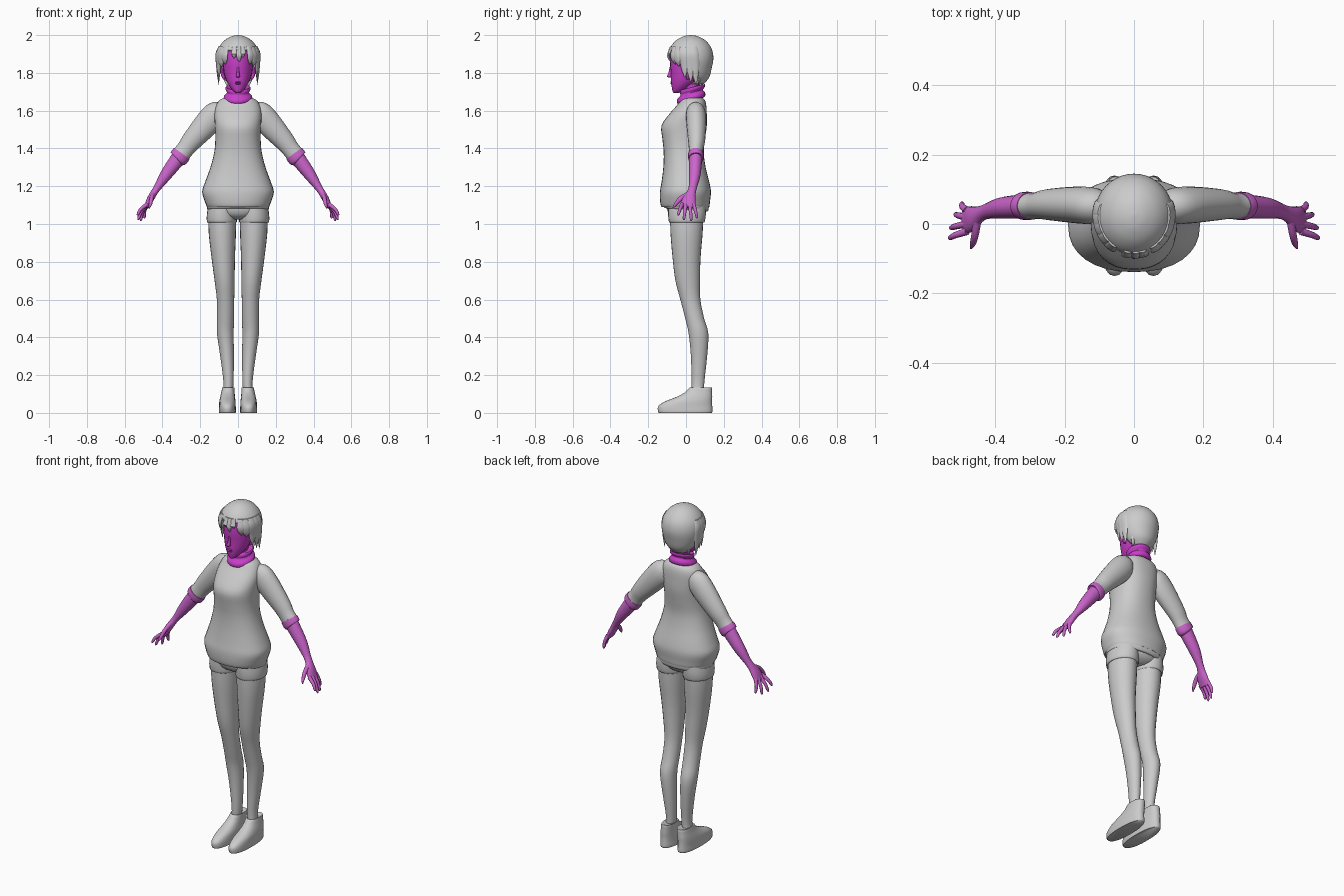
import bpy, bmesh, math
from mathutils import Vector


def material(name, rgb):
    m = bpy.data.materials.new(name)
    m.diffuse_color = (*rgb, 1)
    return m


GREY = material("soft grey", (0.6, 0.6, 0.6))
MAGENTA = material("magenta", (0.6, 0.05, 0.6))
ORCHID = material("orchid", (0.6, 0.13, 0.6))


def spline(rows, n):
    """Smooth path through the rows, n steps per gap."""
    p = [Vector(r) for r in rows]
    out = []
    for i in range(len(p) - 1):
        a, b, c, d = p[max(i - 1, 0)], p[i], p[i + 1], p[min(i + 2, len(p) - 1)]
        for k in range(n):
            t = k / n
            out.append((b * 2 + (c - a) * t + (a * 2 - b * 5 + c * 4 - d) * t * t
                        + (b * 3 - a - c * 3 + d) * t ** 3) * 0.5)
    return out + [p[-1]]


def tube(name, rows, mat, segs=20, flat=True, mirror=False, power=1.0, steps=3,
         keep=None, shear=0.0, thick=0.0):
    """Loft ovals. Each row is x, y, z, radius across, radius along y."""
    rings = spline(rows, steps)
    bm = bmesh.new()
    loops = []
    for i, r in enumerate(rings):
        c = Vector(r[:3])
        u, v = Vector((1, 0, 0)), Vector((0, 1, 0))
        if not flat:
            t = (Vector(rings[min(i + 1, len(rings) - 1)][:3])
                 - Vector(rings[max(i - 1, 0)][:3])).normalized()
            u = v.cross(t).normalized()
            v = t.cross(u)
        loop = []
        for k in range(segs):
            a = math.tau * k / segs
            ca, sa = math.cos(a), math.sin(a)
            co = c + u * (r[3] * math.copysign(abs(ca) ** power, ca)) \
                + v * (r[4] * math.copysign(abs(sa) ** power, sa))
            co.z += shear * co.y
            loop.append(bm.verts.new(co))
        loops.append(loop)
    for a, b in zip(loops, loops[1:]):
        for k in range(segs):
            j = (k + 1) % segs
            bm.faces.new((a[k], a[j], b[j], b[k]))
    bm.faces.new(loops[0])
    bm.faces.new(loops[-1])
    bmesh.ops.recalc_face_normals(bm, faces=bm.faces)
    if keep:
        bmesh.ops.delete(bm, geom=[f for f in bm.faces if not keep(f.calc_center_median())],
                         context='FACES')
    me = bpy.data.meshes.new(name)
    bm.to_mesh(me)
    bm.free()
    ob = bpy.data.objects.new(name, me)
    bpy.context.collection.objects.link(ob)
    me.materials.append(mat)
    if thick:
        ob.modifiers.new("thickness", 'SOLIDIFY').thickness = thick
    if mirror:
        ob.modifiers.new("mirror", 'MIRROR')
    bpy.ops.object.select_all(action='DESELECT')
    ob.select_set(True)
    bpy.context.view_layer.objects.active = ob
    bpy.ops.object.shade_smooth_by_angle(angle=math.radians(50))
    return ob


# Knitted top with a puffed hem
tube("sweater", [(0, 0, 1.105, .15, .11), (0, -.003, 1.09, .163, .126),
                 (0, -.005, 1.12, .176, .132), (0, -.003, 1.17, .19, .135),
                 (0, -.003, 1.22, .175, .127), (0, -.008, 1.3, .146, .112),
                 (0, -.012, 1.38, .126, .106), (0, -.012, 1.45, .12, .113),
                 (0, -.01, 1.52, .122, .12), (0, .01, 1.58, .125, .1),
                 (0, .03, 1.63, .115, .077), (0, .035, 1.66, .092, .062),
                 (0, .035, 1.675, .05, .04)], GREY, 32, power=.88)
# Waistband fold under the hem
tube("hem_band", [(0, 0, 1.075, .15, .105), (0, 0, 1.08, .163, .118), (0, 0, 1.12, .168, .122)],
     GREY, 32, power=.88, shear=-.08)

# Shorts: hips and two leg openings
tube("shorts_hips", [(0, .005, 1.025, .05, .06), (0, .005, 1.045, .125, .09),
                     (0, .005, 1.08, .16, .105), (0, .005, 1.13, .155, .105)], GREY, 28)
tube("shorts_leg", [(.083, .004, 1.012, .07, .085), (.085, .004, 1.01, .079, .094),
                    (.085, .005, 1.05, .08, .1), (.08, .005, 1.1, .077, .1)], GREY, 24, mirror=True)

# Legs
tube("leg", [(.06, .064, .09, .028, .034), (.05, .063, .15, .026, .033),
             (.058, .069, .3, .036, .043), (.067, .066, .42, .044, .052),
             (.066, .046, .5, .045, .05), (.066, .023, .6, .046, .053),
             (.071, .009, .7, .053, .065), (.078, .003, .82, .062, .074),
             (.083, .003, .95, .072, .085), (.083, .004, 1.05, .073, .088)], GREY, 24, mirror=True)

# Shoes
tube("shoe", [(.056, -.004, 0, .043, .14), (.056, -.004, .008, .045, .144),
              (.056, -.004, .035, .044, .143), (.056, .013, .06, .043, .125),
              (.055, .045, .085, .039, .094), (.053, .067, .11, .035, .071),
              (.051, .078, .135, .032, .058), (.051, .074, .13, .025, .04)],
     GREY, 24, mirror=True, power=.85)

# Sleeves and rolled cuffs
tube("sleeve", [(.085, .05, 1.6, .045, .04), (.115, .052, 1.585, .066, .052),
                (.165, .055, 1.53, .067, .053), (.245, .056, 1.44, .054, .045),
                (.28, .053, 1.395, .047, .038), (.313, .052, 1.355, .049, .038)],
     GREY, 20, flat=False, mirror=True)
tube("cuff", [(.297, .052, 1.374, .05, .04), (.305, .052, 1.363, .052, .041),
              (.318, .052, 1.346, .05, .04), (.322, .052, 1.342, .038, .034)],
     ORCHID, 20, flat=False, mirror=True)

# Forearm and palm
tube("forearm", [(.3, .052, 1.37, .041, .036), (.335, .05, 1.323, .038, .034),
                 (.385, .046, 1.255, .031, .03), (.425, .036, 1.195, .02, .022),
                 (.445, .028, 1.165, .018, .024), (.465, .016, 1.13, .018, .036),
                 (.487, .01, 1.088, .012, .039)], ORCHID, 16, flat=False, mirror=True)
# Fingers: knuckle y and tip
for label, y, tip in (("index", -.021, (.535, -.042, 1.047)), ("middle", 0, (.531, -.012, 1.022)),
                      ("ring", .02, (.517, .028, 1.016)), ("little", .039, (.497, .06, 1.03))):
    root = Vector((.481, y, 1.105))
    tip = Vector(tip)
    mid = root.lerp(tip, .55) + Vector((.005, 0, .004))
    tube(label + "_finger", [(*root, .011, .011), (*mid, .009, .009),
                             (*root.lerp(tip, .9), .007, .007), (*tip, .002, .002)],
         ORCHID, 10, flat=False, mirror=True)
tube("thumb", [(.452, .008, 1.155, .012, .014), (.458, -.03, 1.133, .011, .013),
               (.464, -.055, 1.105, .009, .009), (.47, -.07, 1.083, .003, .003)],
     ORCHID, 10, flat=False, mirror=True)

# Folded neck scarf, lower in front
tube("neck_scarf", [(0, .027, 1.645, .055, .055), (0, .027, 1.65, .073, .073),
                    (0, .027, 1.67, .074, .074), (0, .03, 1.688, .058, .06),
                    (0, .034, 1.702, .066, .066), (0, .036, 1.716, .064, .063),
                    (0, .036, 1.71, .045, .045)], MAGENTA, 24, shear=.25)
tube("neck", [(0, .04, 1.65, .045, .045), (0, .03, 1.71, .038, .04),
              (0, .028, 1.8, .04, .045)], MAGENTA)

# Head and facial features
tube("face", [(0, -.052, 1.693, .008, .01), (0, -.046, 1.7, .02, .024),
              (0, -.03, 1.722, .04, .045), (0, -.008, 1.755, .06, .071),
              (0, .006, 1.8, .074, .086), (0, .015, 1.86, .08, .1),
              (0, .02, 1.92, .078, .095), (0, .02, 1.965, .05, .06)], MAGENTA, 24)
tube("nose", [(0, -.083, 1.775, .004, .004), (0, -.087, 1.781, .01, .014),
              (0, -.083, 1.8, .007, .01), (0, -.079, 1.83, .006, .008)], MAGENTA, 12)
for label, z in (("upper_lip", 1.752), ("lower_lip", 1.743)):
    tube(label, [(0, -.07, z - .006, .008, .006), (0, -.072, z, .017, .011),
                 (0, -.07, z + .005, .008, .006)], MAGENTA, 12)
tube("ear", [(.072, .01, 1.765, .006, .008), (.08, .014, 1.785, .009, .014),
             (.085, .018, 1.815, .009, .019), (.08, .018, 1.835, .006, .01)],
     MAGENTA, 12, mirror=True)

# Hair cap, cut open around the face
CAP = [(0, .055, 1.742, .045, .04), (0, .046, 1.775, .08, .076), (0, .036, 1.825, .104, .1),
       (0, .027, 1.88, .114, .118), (0, .025, 1.93, .104, .11), (0, .025, 1.97, .074, .08),
       (0, .025, 1.993, .036, .04), (0, .025, 2.0, .004, .004)]
tube("hair_cap", CAP, GREY, 40, steps=4, thick=.008,
     keep=lambda c: c.z > 1.915 or c.y > .03 + .25 * (1.8 - c.z))


def cap_point(angle, z):
    r = min(spline(CAP, 8), key=lambda q: abs(q[2] - z))
    a = math.radians(angle)
    return Vector((r[3] * math.sin(a), r[1] - r[4] * math.cos(a), z))


# Fringe and side locks: angle from the front, tip height
for angle, tip in ((-98, 1.735), (-84, 1.765), (-70, 1.77), (-54, 1.83), (-39, 1.845),
                   (-11, 1.875), (3, 1.855), (14, 1.88), (36, 1.845), (50, 1.835),
                   (68, 1.775), (84, 1.75), (98, 1.735)):
    a, b = cap_point(angle, 1.94), cap_point(angle, 1.9)
    c = cap_point(angle, max(tip + .03, 1.845))
    end = cap_point(angle * 1.04, 1.85)
    end.z = tip
    end.x *= .93
    m = (c + end) / 2
    w = .014 + .012 * min(abs(angle) / 60, 1)
    lock = tube("hair_lock", [(*a, w * .7, .006), (*b, w, .007), (*c, w * .9, .007),
                              (*m, w * .6, .006), (*end, .001, .001)], GREY, 10)
    # Turn each oval so the lock lies against the head
    s = math.radians(angle)
    for v in lock.data.vertices:
        mid = min(spline([a, b, c, m, end], 3), key=lambda q: abs(q.z - v.co.z))
        d = v.co - mid
        v.co.x = mid.x + d.x * math.cos(s) - d.y * math.sin(s)
        v.co.y = mid.y + d.x * math.sin(s) + d.y * math.cos(s)

# Short nape strands
for x in (-.06, -.03, 0, .03, .06):
    y = .09 - abs(x) * .4
    tube("nape_strand", [(x, y + .012, 1.79, .018, .012), (x, y, 1.76, .014, .009),
                         (x * .95, y - .008, 1.728, .001, .001)], GREY, 8)
